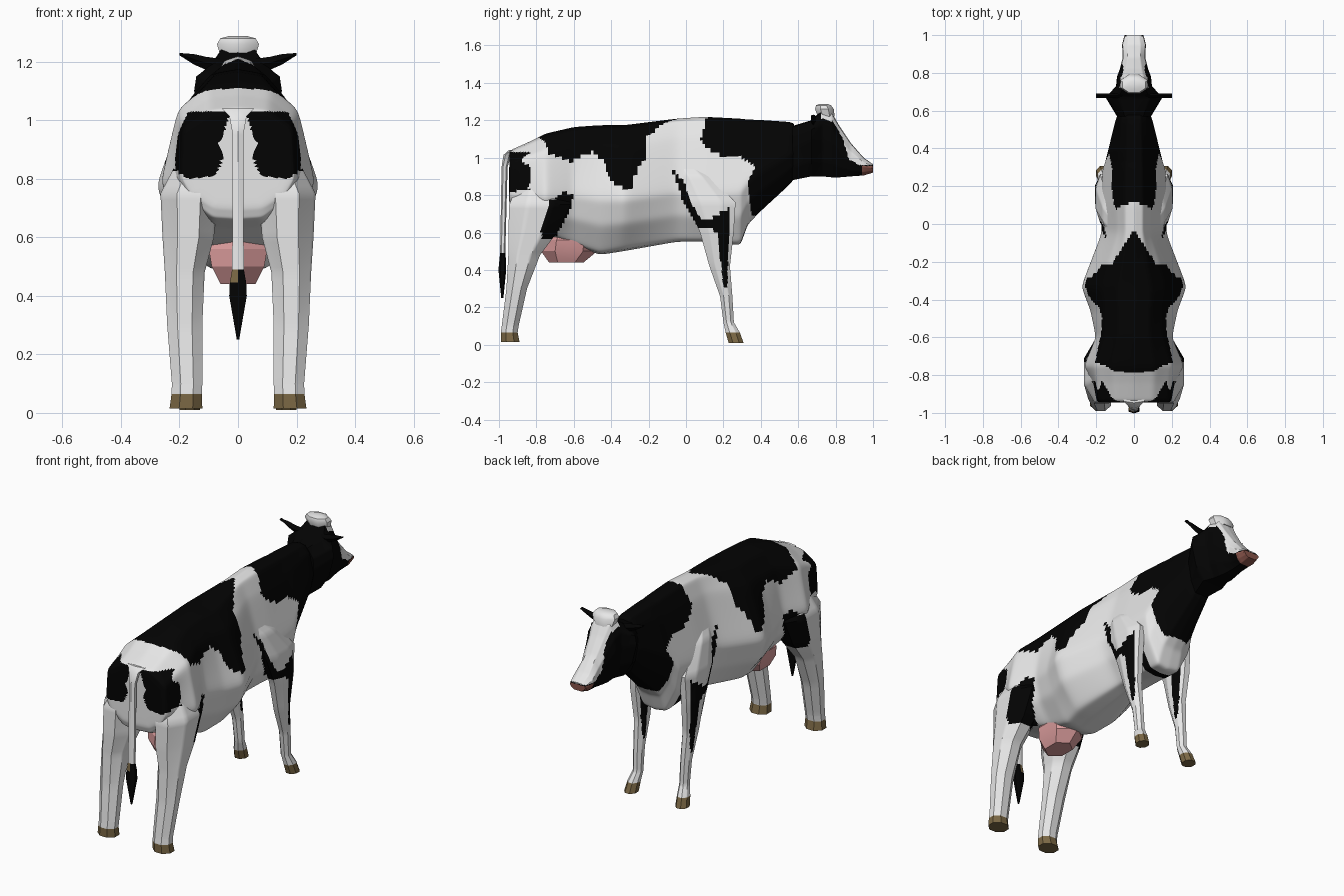
import bpy, bmesh, math
from mathutils import Vector

cube = bpy.data.objects.get("Cube")
if cube:
    bpy.data.objects.remove(cube, do_unlink=True)

COLOURS = {
    "white_coat": (0.8, 0.8, 0.8),
    "black_coat": (0.001, 0.001, 0.001),
    "udder_pink": (0.72, 0.34, 0.34),
    "hoof_brown": (0.2, 0.14, 0.06),
    "muzzle_brown": (0.25, 0.09, 0.07),
}


def make_material(name, rgb):
    mat = bpy.data.materials.new(name)
    mat.use_nodes = True
    mat.diffuse_color = (*rgb, 1)
    mat.node_tree.nodes["Principled BSDF"].inputs["Base Color"].default_value = (*rgb, 1)
    return mat


MATERIALS = {name: make_material(name, rgb) for name, rgb in COLOURS.items()}

# Coat patch outlines, as (y, z) seen from the side
BACK_PATCH = [(-.8, 1.12), (-.75, 1.08), (-.73, 1.02), (-.68, 1.0), (-.61, .98), (-.55, 1.02),
              (-.5, 1.03), (-.44, .98), (-.4, .87), (-.3, .82), (-.26, .95), (-.17, 1.05),
              (-.14, 1.12), (.0, 1.25), (-.8, 1.25)]
NECK_PATCH = [(.12, 1.25), (.08, 1.1), (.14, 1.02), (.3, 1.0), (.37, .95), (.33, .87),
              (.35, .69), (.7, .7), (.7, 1.25)]
THIGH_PATCH = [(-.78, .62), (-.72, .77), (-.65, .82), (-.6, .8), (-.62, .72), (-.7, .57), (-.77, .56)]
SHOULDER_PATCH = [(-.07, .93), (-.01, .87), (.03, .76), (.1, .63), (.06, .63), (-.02, .78)]
ELBOW_PATCH = [(.06, .65), (.14, .68), (.23, .73), (.23, .6), (.22, .3), (.2, .3), (.17, .6)]
FACE_BLAZE = [(.72, 1.21), (.79, 1.19), (.84, 1.1), (.87, .99), (.93, .96), (1.1, .96),
              (1.1, 1.4), (.72, 1.4)]
PATCHES = [NECK_PATCH, SHOULDER_PATCH, ELBOW_PATCH]
# Rump patch, as (distance from the middle, z) seen from behind
RUMP_PATCH = [(.025, 1.03), (.045, .97), (.065, .92), (.05, .87), (.08, .81), (.17, .8),
              (.215, .83), (.215, .93), (.17, 1.03)]


def inside(y, z, outline):
    hit = False
    for (ya, za), (yb, zb) in zip(outline, outline[1:] + outline[:1]):
        if (za > z) != (zb > z) and y < ya + (yb - ya) * (z - za) / (zb - za):
            hit = not hit
    return hit


def coat(c):
    x = abs(c.x)
    if c.z < 0.065:
        return "hoof_brown"
    black = any(inside(c.y, c.z, p) for p in PATCHES)
    # The back patch tapers to a point over the shoulders
    tapered = c.y < -0.22 or x < 0.65 * (-0.03 - c.y)
    black |= tapered and inside(c.y, c.z, BACK_PATCH)
    black |= x > 0.1 and inside(c.y, c.z, THIGH_PATCH)
    black |= c.y < -0.83 and inside(x, c.z, RUMP_PATCH)
    return "black_coat" if black else "white_coat"


def head_coat(c):
    if c.y > 0.94 and c.z < 0.955:
        return "muzzle_brown"
    white = abs(c.x) < 0.075 and inside(c.y, c.z, FACE_BLAZE)
    return "white_coat" if white else "black_coat"


def tail_coat(c):
    if c.z > 0.48:
        return "white_coat"
    return "hoof_brown" if c.z > 0.45 and c.x < -0.005 else "black_coat"


def plain(name):
    return lambda c: name


def loft(name, rings, rule, cuts=0, relax=0, angle=40):
    """Skin closed rings, close the ends, refine, and colour faces by rule."""
    bm = bmesh.new()
    rows = [[bm.verts.new(p) for p in ring] for ring in rings]
    n = len(rows[0])
    for a, b in zip(rows, rows[1:]):
        for i in range(n):
            j = (i + 1) % n
            bm.faces.new((a[i], a[j], b[j], b[i]))
    for row in (rows[0], rows[-1]):
        tip = bm.verts.new(sum((v.co for v in row), Vector()) / n)
        for i in range(n):
            bm.faces.new((row[i], row[(i + 1) % n], tip))
    if cuts:
        bmesh.ops.subdivide_edges(bm, edges=bm.edges[:], cuts=cuts, use_grid_fill=True)
    for _ in range(relax):
        bmesh.ops.smooth_vert(bm, verts=bm.verts[:], factor=0.5,
                              use_axis_x=True, use_axis_y=True, use_axis_z=True)
    bmesh.ops.recalc_face_normals(bm, faces=bm.faces[:])
    slots = []
    for f in bm.faces:
        colour = rule(f.calc_center_median())
        if colour not in slots:
            slots.append(colour)
        f.material_index = slots.index(colour)
    mesh = bpy.data.meshes.new(name)
    bm.to_mesh(mesh)
    bm.free()
    for s in slots:
        mesh.materials.append(MATERIALS[s])
    obj = bpy.data.objects.new(name, mesh)
    bpy.context.collection.objects.link(obj)
    bpy.ops.object.select_all(action='DESELECT')
    obj.select_set(True)
    bpy.context.view_layer.objects.active = obj
    bpy.ops.object.shade_smooth_by_angle(angle=math.radians(angle))


def upright(sections, side=1, n=8):
    """Horizontal oval rings from (x, y, z, x radius, y radius)."""
    turn = [2 * math.pi * (i + 0.5) / n for i in range(n)]
    grow = 1 / math.cos(math.pi / n)
    return [[Vector((side * (x + rx * grow * math.cos(t)), y + ry * grow * math.sin(t), z))
             for t in turn] for x, y, z, rx, ry in sections]


def slices(sections, shape):
    """Rings across the body: (y, top, bottom, half width, widest height, crest breadth)."""
    rings = []
    for y, top, bottom, w, mid, crest in sections:
        half = [(w * u * crest, mid + v * (top - mid)) if v > 0 else
                (w * u, mid + v * (mid - bottom)) for u, v in shape]
        other = [(-x, z) for x, z in reversed(half) if x > 1e-6]
        rings.append([Vector((x, y, z)) for x, z in half + other])
    return rings


# Barrel, rump and neck
BARREL = [(0, 1), (.38, .96), (.72, .72), (1, 0), (.84, -.48), (.43, -.96), (0, -1)]
loft("body", slices([
    (-.945, 1.03, .7, .19, .8, 1.32), (-.93, 1.045, .66, .2, .8, 1.32),
    (-.84, 1.085, .63, .22, .79, 1.25), (-.75, 1.13, .59, .268, .79, 1.08),
    (-.6, 1.165, .53, .205, .8, 1.1), (-.46, 1.175, .48, .235, .78, .95),
    (-.33, 1.175, .5, .285, .78, .85), (-.05, 1.21, .55, .175, .82, .72),
    (.1, 1.22, .55, .18, .8, .72), (.29, 1.21, .53, .17, .82, .72),
    (.33, 1.205, .64, .155, .87, .75), (.39, 1.203, .705, .14, .92, .8),
    (.58, 1.19, .88, .092, 1.03, 1)], BARREL), coat, 11, 8)

# Head with blaze and muzzle
SKULL = [(0, 1), (.55, .95), (.95, .5), (1, 0), (.8, -.6), (.45, -1), (0, -1)]
loft("head", slices([
    (.57, 1.17, .88, .09, 1.05, 1), (.67, 1.2, .9, .15, 1.1, 1), (.73, 1.26, .9, .095, 1.1, 1),
    (.78, 1.24, .895, .09, 1.08, 1), (.82, 1.17, .895, .075, 1.04, 1),
    (.88, 1.08, .9, .06, .98, 1), (.95, 1.0, .905, .063, .95, 1),
    (1.0, .965, .92, .05, .945, 1)], SKULL), head_coat, 6)

# Tufted poll
loft("poll_tuft", upright([
    (0, .75, 1.22, .06, .045), (0, .74, 1.26, .072, .05), (0, .735, 1.28, .06, .04),
    (0, .735, 1.288, .03, .02)]), plain("white_coat"))

# Udder
loft("udder", upright([
    (0, -.61, .64, .06, .08), (0, -.62, .56, .1, .125), (0, -.625, .5, .09, .13),
    (0, -.64, .44, .06, .08)], n=6), plain("udder_pink"), angle=25)

# Tail with dark switch
loft("tail", upright([
    (0, -.93, 1.04, .055, .015), (0, -.955, 1.015, .03, .018), (0, -.97, .95, .018, .014),
    (0, -.98, .49, .02, .012), (0, -.98, .445, .028, .016), (0, -.982, .4, .03, .018),
    (0, -.982, .25, .004, .005)], n=6), tail_coat)

HIND = [(.11, -.77, .93, .06, .1), (.168, -.78, .75, .097, .165), (.17, -.82, .6, .088, .13),
        (.182, -.865, .48, .068, .085), (.182, -.905, .3, .06, .055),
        (.174, -.94, .1, .052, .045), (.175, -.945, .065, .052, .045), (.178, -.94, .015, .056, .05)]
FORE = [(.08, -.03, 1.0, .02, .05), (.13, .05, .9, .035, .085), (.162, .135, .76, .041, .13),
        (.165, .165, .6, .042, .09), (.157, .18, .42, .036, .055), (.152, .215, .26, .028, .033),
        (.15, .228, .12, .026, .028), (.16, .25, .065, .032, .038), (.165, .268, .01, .035, .04)]

for side, label in ((1, "left"), (-1, "right")):
    # Legs with hooves
    loft(label + "_hind_leg", upright(HIND, side), coat, 6)
    loft(label + "_front_leg", upright(FORE, side), coat, 6)
    # Upright leaf-shaped ear
    ear = []
    for x, z, tall in ((.06, 1.19, .02), (.11, 1.195, .022), (.15, 1.208, .018), (.2, 1.226, .004)):
        ear.append([Vector((side * x, .68 + dy * .012, z + dz * tall))
                    for dy, dz in ((1, 0), (0, 1), (-1, 0), (0, -1))])
    loft(label + "_ear", ear, plain("black_coat"))
